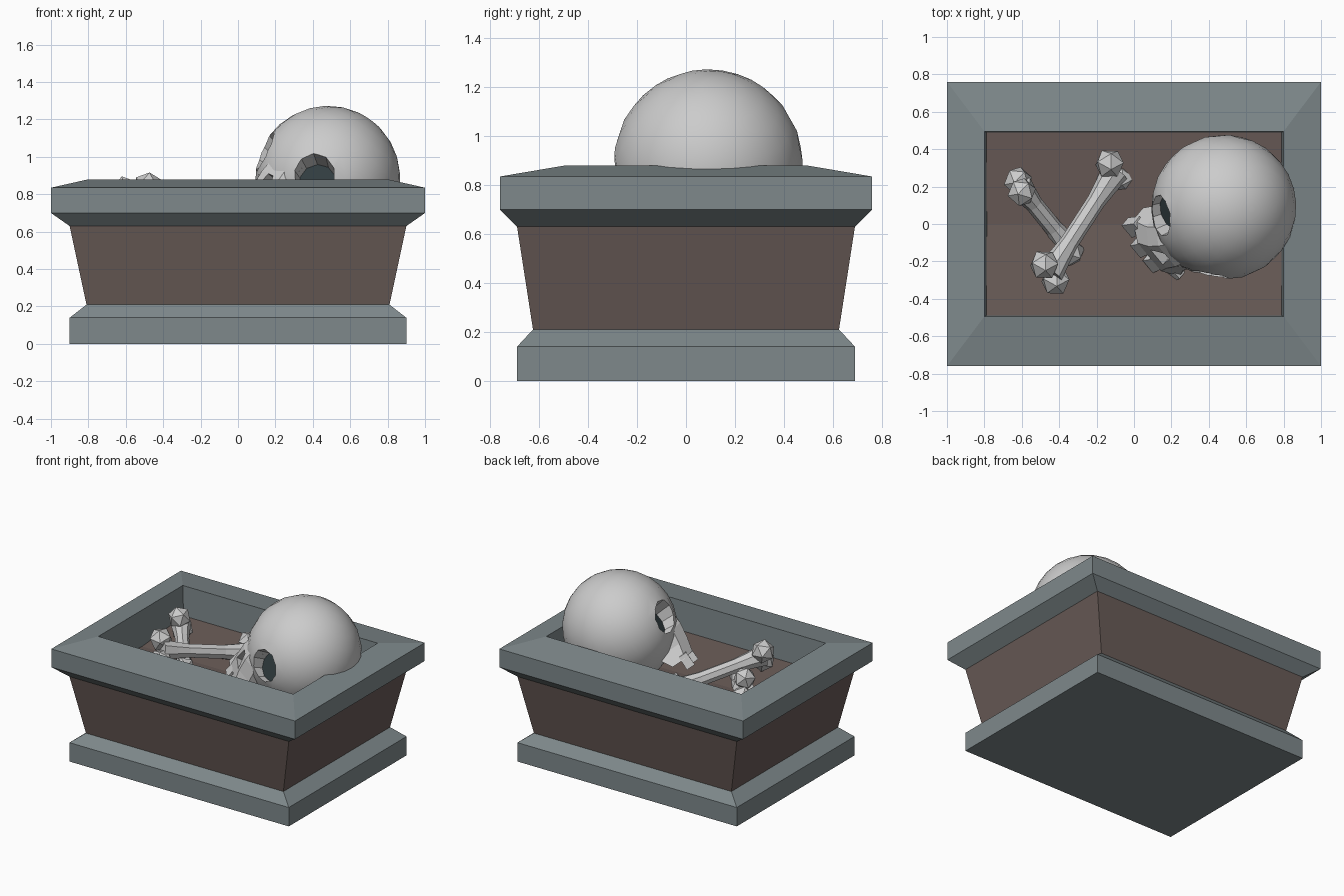
import bpy, bmesh, math
from mathutils import Vector, Matrix

if "Cube" in bpy.data.objects:
    bpy.data.objects.remove(bpy.data.objects["Cube"])


def material(name, rgb):
    m = bpy.data.materials.new(name)
    m.diffuse_color = (*rgb, 1)
    m.use_nodes = True
    m.node_tree.nodes["Principled BSDF"].inputs["Base Color"].default_value = m.diffuse_color
    return m


STONE = material("stone", (0.21, 0.25, 0.26))
EARTH = material("brown_panel", (0.14, 0.105, 0.095))
DARK = material("dark_socket", (0.03, 0.045, 0.05))


def make(name, bm, mats=(), matrix=None):
    bmesh.ops.recalc_face_normals(bm, faces=bm.faces)
    me = bpy.data.meshes.new(name)
    bm.to_mesh(me)
    bm.free()
    if matrix:
        me.transform(matrix)
    ob = bpy.data.objects.new(name, me)
    for m in mats:
        me.materials.append(m)
    bpy.context.collection.objects.link(ob)
    return ob


def loft(bm, rings, cap_start=True, cap_end=True, mats=None):
    """Bridge rings of points with quads."""
    vs = [[bm.verts.new(p) for p in r] for r in rings]
    n = len(vs[0])
    for k in range(len(vs) - 1):
        for i in range(n):
            j = (i + 1) % n
            f = bm.faces.new((vs[k][i], vs[k][j], vs[k + 1][j], vs[k + 1][i]))
            f.material_index = mats[k] if mats else 0
    if cap_start:
        bm.faces.new(vs[0][::-1])
    if cap_end:
        bm.faces.new(vs[-1])


def along(p, axis):
    """Matrix placing local z along axis at p."""
    return Matrix.Translation(p) @ Vector(axis).to_track_quat('Z', 'Y').to_matrix().to_4x4()


# Stone trough: stacked rectangular profile, open at the top
profile = [(0.9, 0.69, 0), (0.9, 0.69, 0.14), (0.81, 0.625, 0.21), (0.9, 0.69, 0.63),
           (1.0, 0.76, 0.70), (1.0, 0.76, 0.835), (0.80, 0.495, 0.88), (0.785, 0.487, 0.58)]
bm = bmesh.new()
loft(bm, [[(-x, -y, z), (x, -y, z), (x, y, z), (-x, y, z)] for x, y, z in profile],
     mats=[0, 0, 1, 0, 0, 0, 0])
make("trough", bm, (STONE, EARTH))

# Soil floor, creased along the middle
bm = bmesh.new()
rows = [[bm.verts.new((x, y, z)) for x in (-0.79, 0.79)]
        for y, z in ((-0.49, 0.66), (0, 0.62), (0.49, 0.66))]
for a, b in zip(rows, rows[1:]):
    bm.faces.new((a[0], a[1], b[1], b[0]))
make("soil_floor", bm, (EARTH,))

# Skull frame: X across the face, Y out of the face, Z to the crown
r = Vector((0.61, -0.73, -0.30)).normalized()
F = Vector((-0.64, -0.53, 0.56))
F = (F - F.dot(r) * r).normalized()
U = F.cross(r)
M = Matrix.Translation((0.48, 0.09, 0.885)) @ Matrix((-r, F, U)).transposed().to_4x4()

# Cranium, flattened where it rests on the soil
bm = bmesh.new()
bmesh.ops.create_uvsphere(bm, u_segments=24, v_segments=14, radius=0.388)
bmesh.ops.transform(bm, matrix=M, verts=bm.verts)
for v in bm.verts:
    v.co.z = max(v.co.z, 0.61)
cranium = make("cranium", bm)

# Upper jaw and nose bridge
bm = bmesh.new()
sections = [(-0.02, 0.12, 0.05, 0.34), (-0.2, 0.15, 0.05, 0.35),
            (-0.3, 0.16, 0.08, 0.335), (-0.40, 0.205, 0.14, 0.31)]
loft(bm, [[(-w, b, u), (-w, f - 0.07, u), (-w * 0.5, f, u),
           (w * 0.5, f, u), (w, f - 0.07, u), (w, b, u)] for u, w, b, f in sections])
jaw = make("upper_jaw", bm, matrix=M)

# Teeth
bm = bmesh.new()
for x, y in ((-0.165, 0.24), (-0.055, 0.28), (0.055, 0.28), (0.165, 0.24)):
    rings = []
    for u, w, d in ((-0.37, 0.036, 0.03), (-0.47, 0.045, 0.032)):
        rings.append([(x - w, y - d, u), (x + w, y - d, u), (x + w, y + d, u), (x - w, y + d, u)])
    loft(bm, rings)
make("teeth", bm, matrix=M)

# Eye sockets and nose hole: cutters plus a dark disc at the back of each socket
cutters = []
for s in (-1, 1):
    p = Vector((0.22 * s, 0.29, -0.086))
    n = Vector((0.45 * s, 0.88, 0.05)).normalized()
    bm = bmesh.new()
    bmesh.ops.create_cone(bm, cap_ends=True, segments=10, radius1=0.10, radius2=0.135, depth=0.3,
                          matrix=along(p + n * 0.05, n))
    cutters.append(make("socket_cutter", bm, matrix=M))
    bm = bmesh.new()
    bmesh.ops.create_circle(bm, cap_ends=True, segments=10, radius=0.1,
                            matrix=along(p - n * 0.092, n))
    make("socket_dark", bm, (DARK,), matrix=M)
bm = bmesh.new()
loft(bm, [[(-0.055, y, -0.31), (0.055, y, -0.31), (0.02, y, -0.2), (-0.02, y, -0.2)]
          for y in (0.27, 0.5)])
cutters.append(make("nose_cutter", bm, matrix=M))

for ob in (cranium, jaw):
    bpy.context.view_layer.objects.active = ob
    for c in cutters:
        md = ob.modifiers.new("cut", 'BOOLEAN')
        md.operation = 'DIFFERENCE'
        md.solver = 'EXACT'
        md.object = c
        bpy.ops.object.modifier_apply(modifier=md.name)
for c in cutters:
    bpy.data.objects.remove(c)

bpy.ops.object.select_all(action='DESELECT')
cranium.select_set(True)
bpy.context.view_layer.objects.active = cranium
bpy.ops.object.shade_smooth_by_angle(angle=math.radians(35))


# Long bones: waisted shaft with a pair of faceted knobs at each end
def bone(name, a, b, side, rad):
    a, b, side = Vector(a), Vector(b), Vector(side)
    L = (b - a).length
    bm = bmesh.new()
    rings = []
    for t, k in ((0, 1.5), (0.16, 1.2), (0.3, 1), (0.7, 1), (0.84, 1.2), (1, 1.5)):
        rings.append([(rad * k * math.cos(i * math.pi / 4), rad * k * math.sin(i * math.pi / 4), t * L)
                      for i in range(8)])
    loft(bm, rings)
    bmesh.ops.transform(bm, matrix=along(a, b - a), verts=bm.verts)
    for end in (a, b):
        for s in (-1, 1):
            bmesh.ops.create_icosphere(bm, subdivisions=1, radius=rad * 1.65,
                                       matrix=along(end + side * s, b - a))
    make(name, bm)


bone("front_bone", (-0.45, -0.26, 0.785), (-0.10, 0.28, 0.65), (0.03, -0.042, -0.055), 0.05)
bone("rear_bone", (-0.61, 0.2, 0.765), (-0.35, -0.12, 0.58), (0.01, -0.03, 0.055), 0.048)
